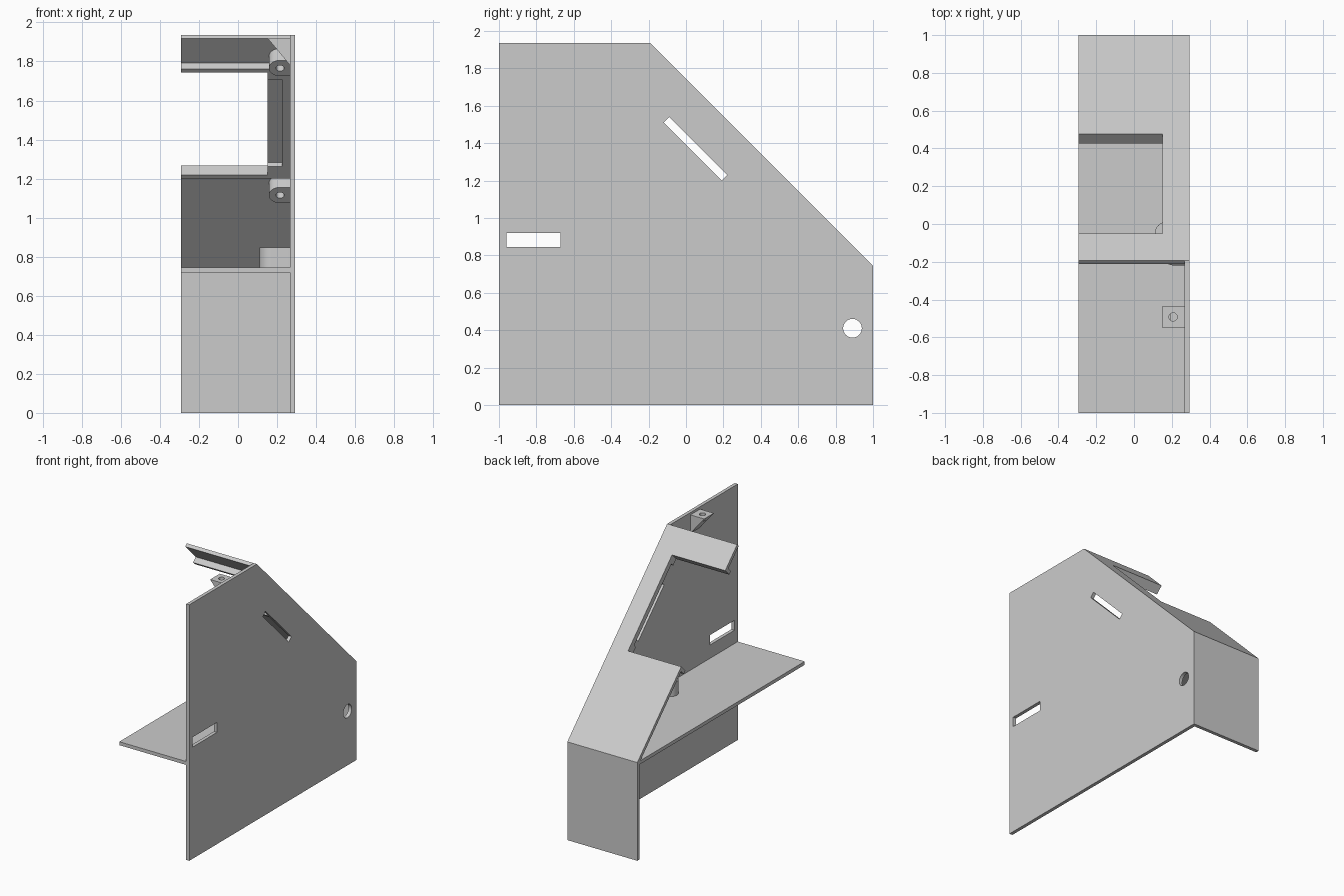
import bpy, bmesh, math
from mathutils import Vector

cube = bpy.data.objects.get("Cube")
if cube:
    bpy.data.objects.remove(cube, do_unlink=True)

grey = bpy.data.materials.new("light grey")
grey.use_nodes = True
grey.diffuse_color = (0.6, 0.6, 0.6, 1)
grey.node_tree.nodes["Principled BSDF"].inputs["Base Color"].default_value = grey.diffuse_color

T = 0.026                    # sheet thickness
LEFT, INNER, RIGHT = -0.293, 0.267, 0.293
TOP_Y, TOP_Z = -0.193, 1.936  # upper end of the slope
K = math.sqrt(0.5)


# Each mapping turns a 2D profile (u, v) and an extrusion distance w into 3D
def across(u, v, w):          # profile in y, z; extruded along x
    return w, u, v


def upright(u, v, w):         # profile in x, y; extruded along z
    return u, v, w


def facing(u, v, w):          # profile in x, z; extruded along y
    return u, w, v


def sloped(u, v, w):          # profile in x, distance down the slope; extruded by depth
    return u, TOP_Y + (v - w) * K, TOP_Z - (v + w) * K


def extrude(name, profile, start, end, mapping):
    bm = bmesh.new()
    rings = [[bm.verts.new(Vector(mapping(u, v, w))) for u, v in profile] for w in (start, end)]
    bm.faces.new(rings[0])
    bm.faces.new(rings[1])
    n = len(profile)
    for i in range(n):
        j = (i + 1) % n
        bm.faces.new((rings[0][i], rings[0][j], rings[1][j], rings[1][i]))
    bmesh.ops.recalc_face_normals(bm, faces=bm.faces)
    mesh = bpy.data.meshes.new(name)
    bm.to_mesh(mesh)
    bm.free()
    mesh.materials.append(grey)
    obj = bpy.data.objects.new(name, mesh)
    bpy.context.collection.objects.link(obj)
    return obj


def rect(u0, u1, v0, v1):
    return [(u0, v0), (u1, v0), (u1, v1), (u0, v1)]


def circle(u, v, r, n=32):
    return [(u + r * math.cos(math.tau * i / n), v + r * math.sin(math.tau * i / n)) for i in range(n)]


def d_shape(u, v, r, flat, n=16):
    arc = [(u - r * math.sin(math.pi * i / n), v + r * math.cos(math.pi * i / n)) for i in range(n + 1)]
    return arc + [(flat, v - r), (flat, v + r)]


def cut(obj, profile, start, end, mapping):
    cutter = extrude("cutter", profile, start, end, mapping)
    cutter.hide_render = True
    mod = obj.modifiers.new("cut", 'BOOLEAN')
    mod.operation, mod.solver, mod.object = 'DIFFERENCE', 'EXACT', cutter
    bpy.context.view_layer.objects.active = obj
    bpy.ops.object.modifier_apply(modifier=mod.name)
    bpy.data.objects.remove(cutter, do_unlink=True)


def smooth(obj):
    bpy.ops.object.select_all(action='DESELECT')
    obj.select_set(True)
    bpy.context.view_layer.objects.active = obj
    bpy.ops.object.shade_smooth_by_angle(angle=math.radians(30))


# Side plate with two slots and a round hole
KNEE = 0.743
plate = extrude("side_plate", [(-1, 0), (1, 0), (1, KNEE), (TOP_Y, TOP_Z), (-1, TOP_Z)], INNER, RIGHT, across)
cut(plate, rect(-0.96, -0.67, 0.845, 0.92), 0.2, 0.4, across)
cut(plate, [(-0.09, 1.54), (-0.12, 1.51), (0.19, 1.2), (0.22, 1.23)], 0.2, 0.4, across)
cut(plate, circle(0.89, 0.41, 0.05), 0.2, 0.4, across)
smooth(plate)

# Back wall and sloped panel bent from one sheet, with a window open to the side
step = T * K
shell = extrude("sloped_panel_and_back", [
    (1, 0), (1, KNEE), (TOP_Y, TOP_Z), (TOP_Y - step, TOP_Z - step),
    (1 - T, KNEE - 2 * step + T), (1 - T, 0)], LEFT, INNER, across)
WIN_TOP, WIN_END, WIN_X, DEPTH = 0.202, 0.945, 0.152, 0.07
cut(shell, rect(-0.5, WIN_X, WIN_TOP, WIN_END), -0.1, 0.1, sloped)

# Flanges under the two long edges of the window
for name, s in (("upper_flange", WIN_TOP - T), ("lower_flange", WIN_END)):
    extrude(name, rect(LEFT, WIN_X, s, s + T), T, DEPTH, sloped)

# Thick rail between window and plate, with a shallow recess
rail = extrude("window_rail", rect(WIN_X, INNER, WIN_TOP - T, WIN_END + T), T, DEPTH, sloped)
cut(rail, rect(0.1, 0.225, 0.252, 0.883), DEPTH - 0.028, 0.2, sloped)

# Shelf
extrude("shelf", rect(-1, 1 - T, 0.718, 0.744), LEFT, INNER, across)

# Screw bosses under the slope
for name, s in (("upper_boss", 0.13), ("lower_boss", 1.05)):
    boss = extrude(name, d_shape(0.215, s, 0.057, INNER), T, 0.111, sloped)
    cut(boss, circle(0.215, s, 0.021, 20), 0.04, 0.2, sloped)
    smooth(boss)

# Screw post on the shelf
post = extrude("shelf_post", d_shape(0.171, -0.05, 0.061, INNER), 0.744, 0.848, upright)
cut(post, circle(0.171, -0.05, 0.02, 20), 0.77, 0.9, upright)
smooth(post)

# Triangular bracket near the top of the plate
bracket = extrude("top_bracket", [(0.152, 1.918), (INNER, 1.918), (INNER, 1.78)], -0.55, -0.435, facing)
cut(bracket, circle(0.207, -0.492, 0.022, 20), 1.87, 2.0, upright)
smooth(bracket)
